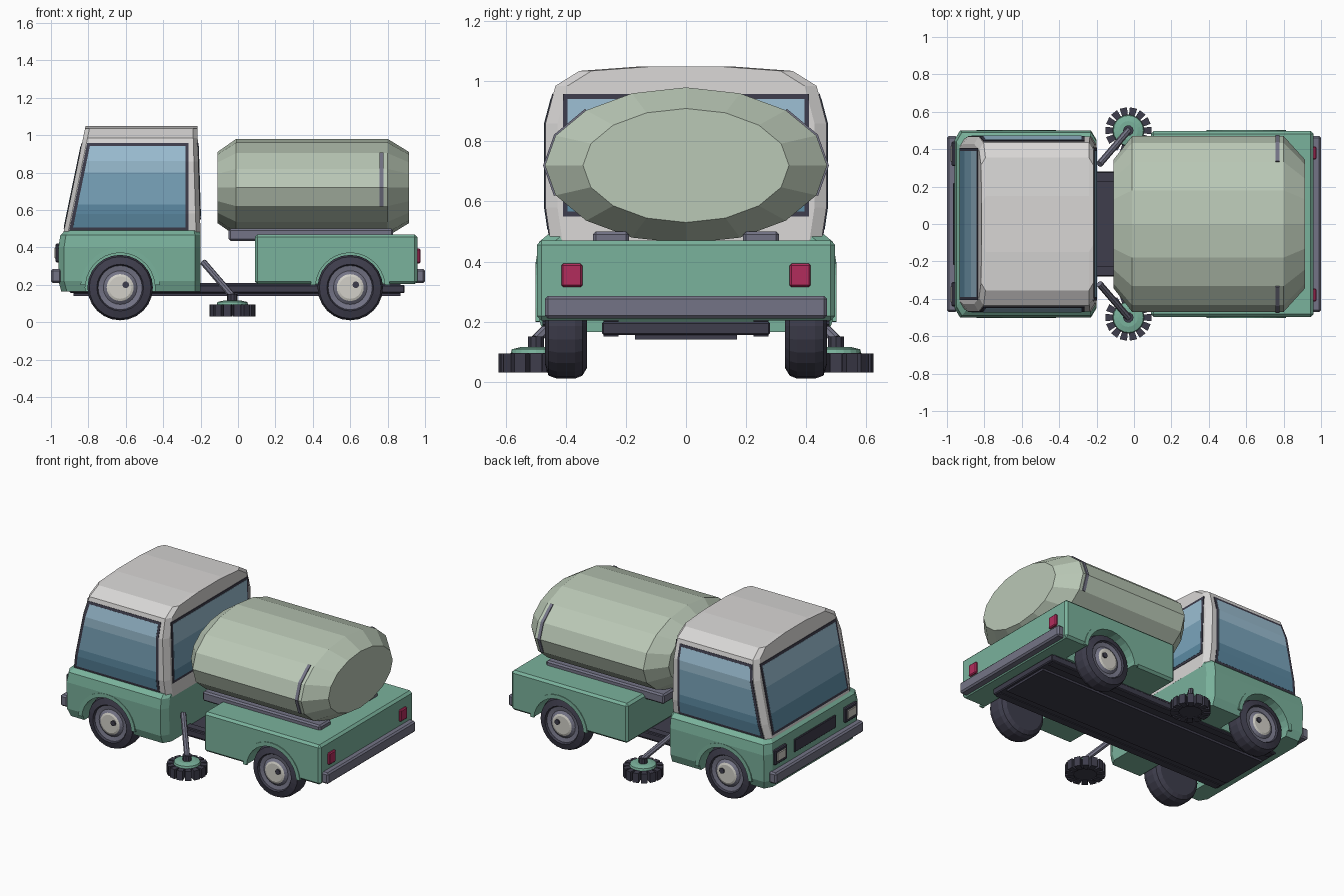
import bpy, bmesh, math
from mathutils import Vector, Matrix

if "Cube" in bpy.data.objects:
    bpy.data.objects.remove(bpy.data.objects["Cube"])

def mat(name, r, g, b):
    m = bpy.data.materials.new(name)
    m.diffuse_color = [((c / 255 + 0.055) / 1.055) ** 2.4 for c in (r, g, b)] + [1]
    m.use_nodes = True
    m.node_tree.nodes["Principled BSDF"].inputs["Base Color"].default_value = m.diffuse_color
    return m

GREEN = mat("body green", 122, 178, 156)
WHITE = mat("cab light grey", 216, 214, 213)
TANK = mat("tank pale green", 186, 200, 182)
DARK = mat("rubber dark", 62, 61, 76)
GREY = mat("metal grey", 116, 116, 134)
RIM = mat("rim light", 210, 208, 200)
RED = mat("tail light red", 178, 44, 92)
GLASS = [mat("glass low", 92, 138, 163), mat("glass middle", 122, 165, 188), mat("glass high", 155, 190, 210)]

def make(name, verts, faces, mats, ids=None):
    me = bpy.data.meshes.new(name)
    me.from_pydata([tuple(v) for v in verts], [], faces)
    for m in mats:
        me.materials.append(m)
    for i, p in enumerate(me.polygons):
        p.material_index = ids[i] if ids else 0
    bm = bmesh.new()
    bm.from_mesh(me)
    bmesh.ops.remove_doubles(bm, verts=bm.verts, dist=1e-5)
    bmesh.ops.recalc_face_normals(bm, faces=bm.faces)
    bm.to_mesh(me)
    bm.free()
    ob = bpy.data.objects.new(name, me)
    bpy.context.collection.objects.link(ob)
    return ob

def bridge(name, rings, mats, ids=None):
    """Skin a stack of equal rings and cap both ends."""
    n, k = len(rings[0]), len(rings)
    faces = [(j*n + i, j*n + (i+1) % n, (j+1)*n + (i+1) % n, (j+1)*n + i)
             for j in range(k - 1) for i in range(n)]
    fid = [(ids[j] if ids else 0) for j in range(k - 1) for i in range(n)]
    faces += [tuple(range(n)), tuple(range((k-1)*n, k*n))]
    fid += [ids[0], ids[-1]] if ids else [0, 0]
    return make(name, [v for r in rings for v in r], faces, mats, fid)

def lathe(name, prof, n, place, mats, ids=None, squash=(1, 1)):
    """prof is (radius, height); place is a matrix taking local z to the axis."""
    rings = [[place @ Vector((r*squash[0]*math.cos(2*math.pi*i/n), r*squash[1]*math.sin(2*math.pi*i/n), h))
              for i in range(n)] for r, h in prof]
    return bridge(name, rings, mats, ids)

def box(name, x, y, z, m, bev=0.01):
    ring = lambda h: [(x[0], y[0], h), (x[1], y[0], h), (x[1], y[1], h), (x[0], y[1], h)]
    ob = bridge(name, [ring(z[0]), ring(z[1])], [m])
    if bev:
        b = ob.modifiers.new("bevel", 'BEVEL')
        b.width, b.segments = bev, 1
    return ob

def strip(name, rows, thick, mats, ids=None):
    """Thin plate through rows of point pairs."""
    f = [(2*i, 2*i+1, 2*i+3, 2*i+2) for i in range(len(rows) - 1)]
    ob = make(name, [p for r in rows for p in r], f, mats, ids)
    s = ob.modifiers.new("thickness", 'SOLIDIFY')
    s.thickness, s.offset = thick, 0
    return ob

def plan(z, xf, xb, hw, c):
    """Chamfered rectangle seen from above."""
    return [(xf, -hw+c, z), (xf+c*.6, -hw, z), (xb-c*.6, -hw, z), (xb, -hw+c, z),
            (xb, hw-c, z), (xb-c*.6, hw, z), (xf+c*.6, hw, z), (xf, hw-c, z)]

WX, WZ = (-0.63, 0.60), 0.185

def cut_arches(ob, x):
    """Cut both wheel wells out of a body part."""
    for s in (-1, 1):
        place = Matrix.Translation((x, s*0.29, WZ)) @ Matrix.Rotation(-s*math.pi/2, 4, 'X')
        cutter = lathe("arch_cutter", [(0.187, 0), (0.187, 0.4)], 28, place, [GREEN])
        cutter.hide_render = True
        m = ob.modifiers.new("arch", 'BOOLEAN')
        m.operation, m.object, m.solver = 'DIFFERENCE', cutter, 'EXACT'
        bpy.context.view_layer.objects.active = ob
        while ob.modifiers:
            bpy.ops.object.modifier_apply(modifier=ob.modifiers[0].name)
        bpy.data.objects.remove(cutter)

# lower cab
low = bridge("cab_lower", [plan(*a, 0.05) for a in (
    (0.165, -0.945, -0.20, 0.475), (0.22, -0.96, -0.20, 0.495), (0.40, -0.96, -0.20, 0.50),
    (0.465, -0.95, -0.20, 0.49), (0.49, -0.925, -0.205, 0.46))], [GREEN])
cut_arches(low, WX[0])

# upper cab
SIDE = [(0.46, 0.45), (0.58, 0.468), (0.86, 0.468), (0.985, 0.435), (1.035, 0.355), (1.05, 0.15)]
front = lambda z: -0.935 + (z - 0.47) * 0.207
back = lambda z: -0.20 - (z - 0.47) * 0.03
def side(z):
    for (a, p), (b, q) in zip(SIDE, SIDE[1:]):
        if z <= b:
            return p + (q - p) * (z - a) / (b - a)
bridge("cab_upper", [plan(z, front(z), back(z), w, 0.04) for z, w in SIDE], [WHITE])

# windows: dark frame plate with a banded glass plate on it
def window(name, pair, z0, z1, bands=(0.58, 0.63, 0.80, 0.86)):
    for part, e, t in (("frame", 0, 0.007), ("glass", 0.016, 0.0098)):
        zs = [z0 + e] + [z for z in bands if z0 + e + .01 < z] + [z1 - e]
        ids = [sum((a + b)/2 > lim for lim in (0.63, 0.80)) for a, b in zip(zs, zs[1:])]
        strip(name + "_" + part, [pair(z, e) for z in zs], t,
              GLASS if e else [DARK], ids if e else None)
for s, n in ((-1, "right"), (1, "left")):
    window("side_window_" + n, lambda z, e: ((front(z) + 0.028 + e*1.1, s*side(z), z),
                                             (-0.265 - e, s*side(z), z)), 0.49, 0.958)
window("windscreen", lambda z, e: ((front(z), -0.405 + e, z), (front(z), 0.405 - e, z)), 0.50, 0.955)
window("rear_window", lambda z, e: ((back(z), -0.41 + e, z), (back(z), 0.41 - e, z)), 0.55, 0.958)

# grille, lamps, bumpers
box("grille", (-0.968, -0.94), (-0.22, 0.22), (0.325, 0.41), DARK, 0.004)
box("front_bumper", (-1.0, -0.945), (-0.47, 0.47), (0.21, 0.285), GREY)
box("rear_bumper", (0.94, 1.0), (-0.47, 0.47), (0.21, 0.285), GREY)
for s in (-1, 1):
    y = s * 0.375
    box("headlamp_frame", (-0.975, -0.94), (y-.065, y+.065), (0.32, 0.42), DARK, 0.006)
    box("headlamp", (-0.98, -0.95), (y-.045, y+.045), (0.34, 0.40), RIM, 0.004)
    box("tail_light", (0.95, 0.975), (s*.38-.035, s*.38+.035), (0.315, 0.393), RED, 0.006)

# chassis
box("chassis_plate", (-0.90, 0.89), (-0.28, 0.28), (0.155, 0.20), DARK, 0.006)
box("chassis_keel", (-0.88, 0.87), (-0.17, 0.17), (0.14, 0.17), DARK, 0)

# rear body and tank cradle
rear = box("rear_body", (0.09, 0.96), (-0.497, 0.497), (0.203, 0.47), GREEN, 0.015)
cut_arches(rear, WX[1])
for s in (-1, 1):
    box("tank_rail", (-0.05, 0.83), (s*0.25-.06, s*0.25+.06), (0.435, 0.50), GREY)
    box("chassis_rail", (-0.88, 0.87), (s*.25-.025, s*.25+.025), (0.15, 0.21), DARK, 0)

# tank: 16-sided oval barrel with tapered ends
TZ, RY, RZ = 0.72, 0.47, 0.26
to_x = Matrix.Translation((0, 0, TZ)) @ Matrix(((0, 0, 1, 0), (1, 0, 0, 0), (0, 1, 0, 0), (0, 0, 0, 1)))
lathe("tank", [(0.73, -0.11), (1, -0.01), (1, 0.80), (0.73, 0.915)], 16, to_x, [TANK], squash=(RY, RZ))
for s in (-1, 1):
    pts = [(s*RY*math.cos(a), TZ + RZ*math.sin(a)) for a in (math.pi/8*i for i in range(-1, 3))]
    strip("tank_strap", [((0.757, y, z), (0.778, y, z)) for y, z in pts], 0.012, [GREY])

for x in WX:
    for s in (-1, 1):
        # raised arch lip
        arc = [math.radians(4 + 172*i/14) for i in range(15)]
        strip("arch_lip", [[(x + r*math.cos(a), s*0.495, WZ + r*math.sin(a)) for r in (0.186, 0.213)]
                           for a in arc], 0.014, [GREEN])
        # wheel: tyre, rim ring and hub disc in one lathe
        place = Matrix.Translation((x, 0, WZ)) @ Matrix.Rotation(-s*math.pi/2, 4, 'X')
        lathe("wheel", [(0.14, 0.33), (0.165, 0.345), (0.175, 0.37), (0.175, 0.43), (0.165, 0.458),
                        (0.125, 0.47), (0.118, 0.458), (0.09, 0.452), (0.072, 0.465), (0.06, 0.47)],
              24, place, [DARK, GREY, RIM], [0, 0, 0, 0, 0, 0, 1, 1, 2])
        lathe("wheel_valve", [(0.018, 0.46), (0.018, 0.478)], 10,
              Matrix.Translation((0.03, 0, 0.015)) @ place, [DARK])

# sweeping brushes on angled arms
for s in (-1, 1):
    c = Vector((-0.03, s*0.50, 0))
    at = Matrix.Translation(c)
    lathe("brush_core", [(0.085, 0.035), (0.085, 0.095)], 20, at, [DARK])
    lathe("brush_disc", [(0.085, 0.09), (0.08, 0.108), (0.05, 0.115)], 20, at, [GREEN])
    lathe("brush_hub", [(0.028, 0.10), (0.028, 0.15)], 10, at, [DARK])
    verts, faces = [], []
    for i in range(14):
        turn = at @ Matrix.Rotation(2*math.pi*i/14, 4, 'Z')
        k = len(verts)
        verts += [turn @ Vector((r, w, z)) for z in (0.03, 0.094)
                  for r, w in ((0.07, -.014), (0.123, -.02), (0.123, .02), (0.07, .014))]
        faces += [tuple(k + j for j in f) for f in ((0, 1, 2, 3), (4, 5, 6, 7), (0, 1, 5, 4),
                                                    (1, 2, 6, 5), (2, 3, 7, 6), (3, 0, 4, 7))]
    make("brush_bristles", verts, faces, [DARK])
    a, b = Vector((-0.185, s*0.32, 0.32)), c + Vector((0, 0, 0.14))
    arm = Matrix.Translation(a) @ (b - a).to_track_quat('Z', 'Y').to_matrix().to_4x4()
    lathe("brush_arm", [(0.018, 0), (0.018, (b - a).length)], 8, arm, [GREY])
